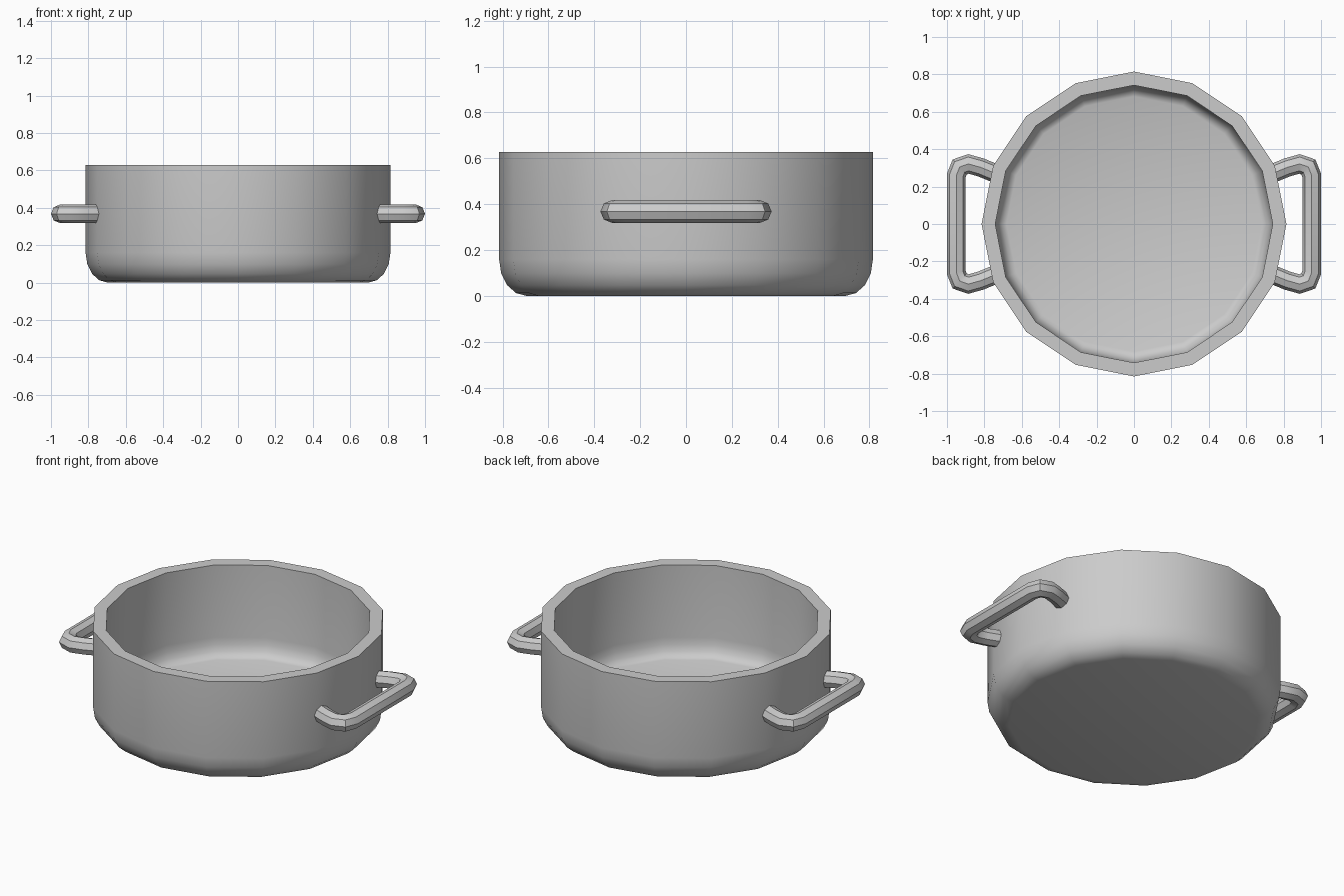
import bpy, bmesh, math
from mathutils import Vector

if "Cube" in bpy.data.objects:
    bpy.data.objects.remove(bpy.data.objects["Cube"])


def finish(bm, name, angle=30):
    bmesh.ops.remove_doubles(bm, verts=bm.verts, dist=1e-5)
    bmesh.ops.recalc_face_normals(bm, faces=bm.faces)
    mesh = bpy.data.meshes.new(name)
    bm.to_mesh(mesh)
    bm.free()
    obj = bpy.data.objects.new(name, mesh)
    bpy.context.collection.objects.link(obj)
    bpy.ops.object.select_all(action='DESELECT')
    obj.select_set(True)
    bpy.context.view_layer.objects.active = obj
    bpy.ops.object.shade_smooth_by_angle(angle=math.radians(angle))
    return obj


def fillet(r, z, width, height, steps=4):
    """Elliptical quarter-round from the floor (z) up to the wall (radius r)."""
    return [(r - width + width * math.sin(a), z + height - height * math.cos(a))
            for a in (math.pi / 2 * i / steps for i in range(steps + 1))]


# Pot body: 16-sided lathe of a hollow wall profile
outer = [(0, 0)] + fillet(0.815, 0.0, 0.12, 0.16) + [(0.815, 0.628)]
inner = [(0, 0.075)] + fillet(0.742, 0.075, 0.06, 0.11) + [(0.742, 0.628)]
bm = bmesh.new()
verts = [bm.verts.new((r, 0, z)) for r, z in outer + inner[::-1]]
edges = [bm.edges.new(pair) for pair in zip(verts, verts[1:])]
bmesh.ops.spin(bm, geom=verts + edges, cent=(0, 0, 0), axis=(0, 0, 1),
               angle=math.tau, steps=16)
finish(bm, "pot_body", 50)

# Side handle: octagonal tube swept along a bent path with mitred corners
half = [(0.72, 0.262), (0.82, 0.303), (0.885, 0.321), (0.932, 0.305), (0.95, 0.26)]
path = [Vector(p) for p in half] + [Vector((x, -y)) for x, y in half[::-1]]
SIDES = 8
bm = bmesh.new()
rings = []
for i, p in enumerate(path):
    d_in = (p - path[max(i - 1, 0)]).normalized()
    d_out = (path[min(i + 1, len(path) - 1)] - p).normalized()
    tangent = (d_in + d_out).normalized()
    side = Vector((-tangent.y, tangent.x))
    mitre = 1 / max(tangent.dot(d_out), tangent.dot(d_in))
    ring = []
    for k in range(SIDES):
        a = math.tau * k / SIDES
        q = p + side * (0.05 * math.cos(a) * mitre)
        ring.append(bm.verts.new((q.x, q.y, 0.368 + 0.05 * math.sin(a))))
    rings.append(ring)
for a, b in zip(rings, rings[1:]):
    for k in range(SIDES):
        n = (k + 1) % SIDES
        bm.faces.new((a[k], a[n], b[n], b[k]))
bm.faces.new(rings[0])
bm.faces.new(rings[-1])
handles = finish(bm, "side_handles", 42)

# Mirror the handle to the opposite side
handles.modifiers.new("mirror", 'MIRROR').use_axis[0] = True
